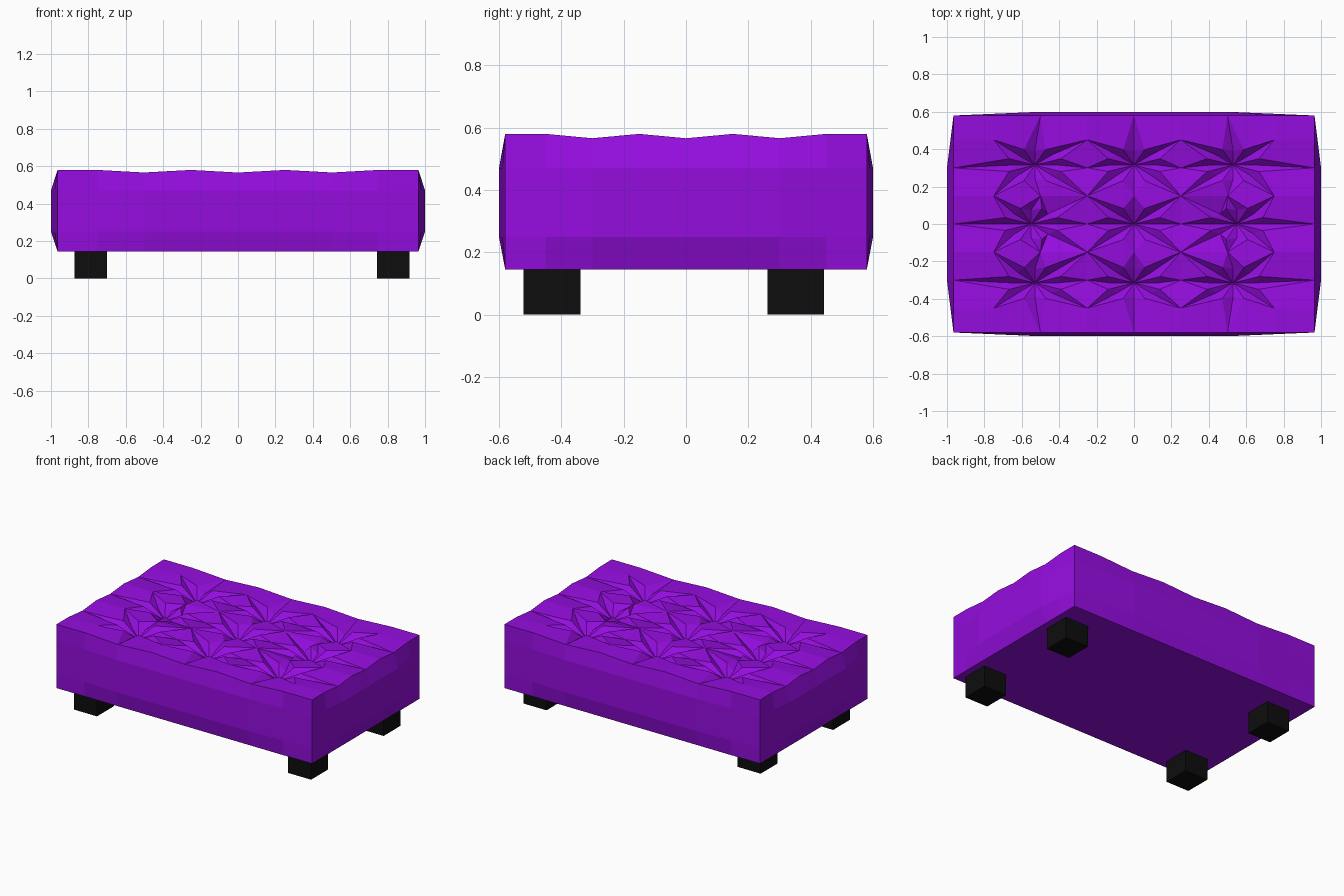
import bpy, bmesh, math
from mathutils import Vector
from mathutils.geometry import delaunay_2d_cdt

if "Cube" in bpy.data.objects:
    bpy.data.objects.remove(bpy.data.objects["Cube"])


def material(name, colour):
    m = bpy.data.materials.new(name)
    m.diffuse_color = (*colour, 1)
    m.use_nodes = True
    m.node_tree.nodes["Principled BSDF"].inputs["Base Color"].default_value = m.diffuse_color
    return m


purple = material("purple fabric", (0.30, 0.004, 0.74))
black = material("black leg", (0.004, 0.004, 0.004))

TOP, BOTTOM, HX, HY = 0.58, 0.145, 0.965, 0.58
points, index, creases = [], {}, []


def point(x, y, z):
    """Add a plan point once and return its number."""
    key = (round(x, 3), round(y, 3))
    if key not in index:
        index[key] = len(points)
        points.append(Vector((x, y, z)))
    return index[key]


# Rim of the cushion, dipping where the seams reach it
xs = [-HX, -0.75, -0.5, -0.25, 0, 0.25, 0.5, 0.75, HX]
ys = [-HY, -0.45, -0.3, -0.15, 0, 0.15, 0.3, 0.45, HY]
dip = [0, 0, 0.014, 0, 0.014, 0, 0.014, 0, 0]
rim = [(xs[i], -HY, dip[i]) for i in range(8)]
rim += [(HX, ys[i], dip[i]) for i in range(8)]
rim += [(-x, -y, d) for x, y, d in rim]
n = len(rim)
loop = [point(x, y, TOP - d) for x, y, d in rim]
creases += [(loop[i], loop[(i + 1) % n]) for i in range(n)]

# Nine star-shaped tufts: a deep centre with alternating folds and ridges
for gx in (-1, 0, 1):
    for gy in (-1, 0, 1):
        cx = gx * (0.53 if gy else 0.55)
        cy = gy * 0.315
        centre = point(cx, cy, TOP - 0.085)
        ring = []
        for k in range(16):
            a = k * math.pi / 8
            fold = k % 2 == 0
            r = 0.5 if fold else 0.6
            px = cx + 0.25 * r * math.cos(a)
            py = cy + 0.15 * r * math.sin(a)
            p = point(px, py, TOP - (0.05 if fold else 0.012))
            ring.append(p)
            creases.append((centre, p))
            if fold and k % 2 == 0:
                # folds run out to the pillow centres, seams or rim
                sx, sy = round(math.cos(a)), round(math.sin(a))
                tx, ty = gx * 0.5 + sx * 0.25, gy * 0.3 + sy * 0.15
                z = TOP if sx and sy else TOP - 0.02
                if not sy and gx * sx > 0:
                    tx = sx * HX
                if not sx and gy * sy > 0:
                    ty = sy * HY
                creases.append((p, point(tx, ty, z)))
        creases += [(ring[i], ring[(i + 1) % 16]) for i in range(16)]

# Corner pillows
for x in (-0.75, 0.75):
    for y in (-0.45, 0.45):
        point(x, y, TOP)

co, _, faces, orig, _, _ = delaunay_2d_cdt([p.xy for p in points], creases, [], 0, 1e-5)
bm = bmesh.new()
verts, by_point = [], {}
for c, o in zip(co, orig):
    z = points[o[0]].z if o else TOP - 0.03
    v = bm.verts.new((c.x, c.y, z))
    verts.append(v)
    for i in o:
        by_point[i] = v
for f in faces:
    bm.faces.new([verts[i] for i in f])

# Bulging sides and underside
upper = [by_point[i] for i in loop]
for z, bulge in ((0.47, 1), (0.25, 1), (BOTTOM, 0)):
    lower = []
    for x, y, _ in rim:
        fx = min(1, (1 - abs(x) / HX) / 0.48)
        fy = min(1, (1 - abs(y) / HY) / 0.48)
        ox = math.copysign(0.035 * fy * bulge, x) if abs(x) == HX else 0
        oy = math.copysign(0.02 * fx * bulge, y) if abs(y) == HY else 0
        lower.append(bm.verts.new((x + ox, y + oy, z)))
    for i in range(n):
        j = (i + 1) % n
        bm.faces.new((upper[i], lower[i], lower[j], upper[j]))
    upper = lower
base = bm.faces.new(upper)
bmesh.ops.poke(bm, faces=[base], offset=0)
bmesh.ops.recalc_face_normals(bm, faces=bm.faces)
mesh = bpy.data.meshes.new("tufted_cushion")
bm.to_mesh(mesh)
bm.free()
mesh.materials.append(purple)
bpy.context.collection.objects.link(bpy.data.objects.new("tufted_cushion", mesh))

# Four block legs
for side, x in (("left", -0.787), ("right", 0.83)):
    for end, y in (("front", -0.43), ("back", 0.352)):
        bpy.ops.mesh.primitive_cube_add(size=1, location=(x, y, 0.074))
        leg = bpy.context.object
        leg.name = f"{end}_{side}_leg"
        leg.scale = (0.174, 0.182, 0.148)
        leg.data.materials.append(black)
